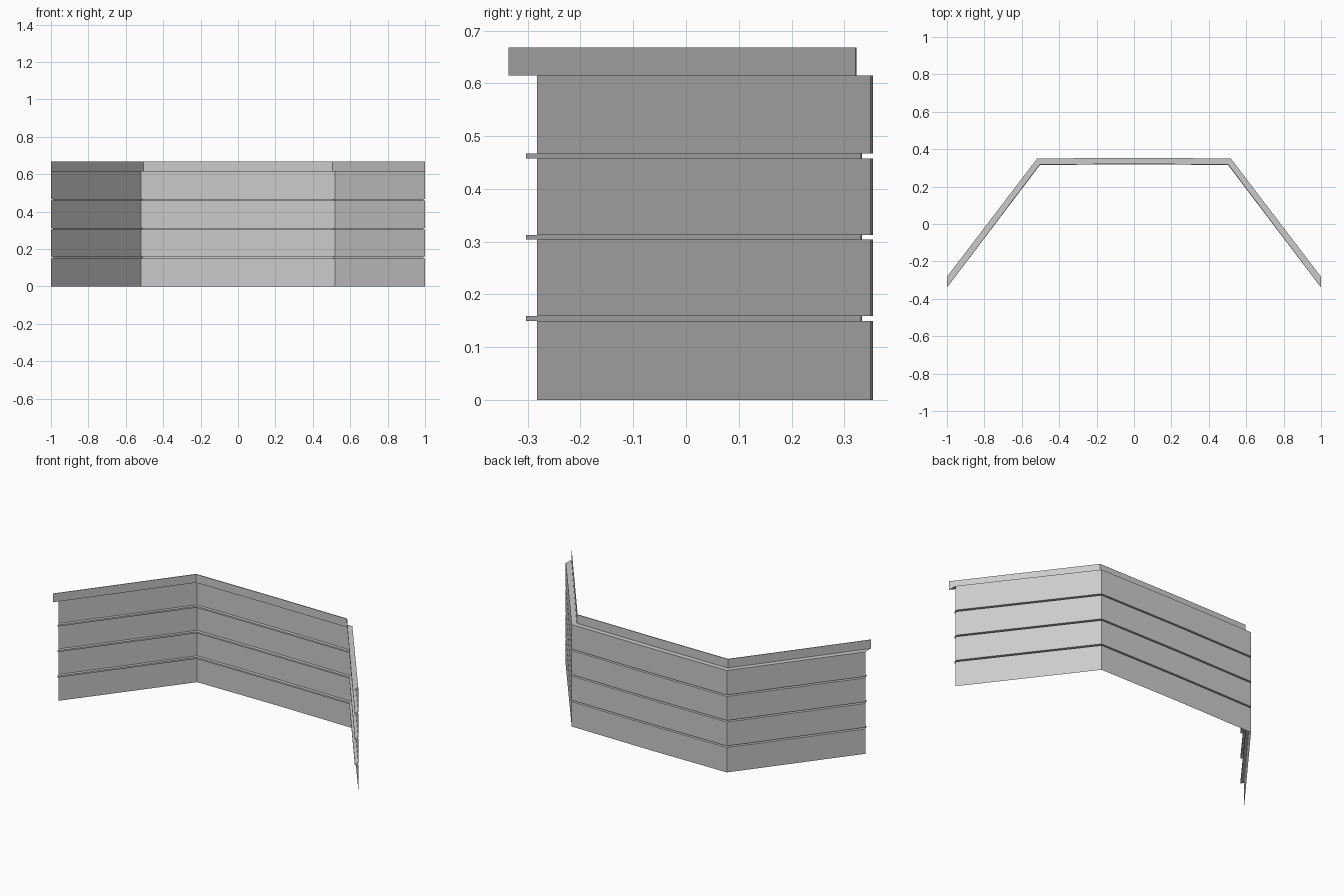
import bpy, bmesh

if "Cube" in bpy.data.objects:
    bpy.data.objects.remove(bpy.data.objects["Cube"])

# plan paths of the folded sheet: half outline (x, y), mirrored about x = 0
def plan(half):
    return [(-x, y) for x, y in reversed(half[1:])] + half

WALL = plan([(0, 0.354), (0.518, 0.35), (1, -0.282)])
GROOVE = plan([(0, 0.334), (0.51, 0.332), (0.992, -0.303)])
CAP = plan([(0, 0.323), (0.504, 0.321), (1, -0.336)])
CAP_IN = plan([(0, 0.318), (0.502, 0.316), (1, -0.340)])

def sheet(name, rings):
    """Skin a stack of (path, z) rings into one folded sheet."""
    bm = bmesh.new()
    rows = [[bm.verts.new((x, y, z)) for x, y in path] for path, z in rings]
    for low, high in zip(rows, rows[1:]):
        for i in range(len(low) - 1):
            bm.faces.new((low[i], low[i + 1], high[i + 1], high[i]))
    bmesh.ops.recalc_face_normals(bm, faces=bm.faces)
    me = bpy.data.meshes.new(name)
    bm.to_mesh(me)
    bm.free()
    ob = bpy.data.objects.new(name, me)
    bpy.context.collection.objects.link(ob)
    return ob

# wall panels with three recessed grooves
rings = [(WALL, 0)]
for z in (0.150, 0.304, 0.458):
    rings += [(WALL, z), (GROOVE, z), (GROOVE, z + 0.009), (WALL, z + 0.009)]
rings += [(WALL, 0.615)]
sheet("wall_panels", rings)

# ledge and parapet cap set back from the wall face
sheet("parapet_cap", [(WALL, 0.615), (CAP, 0.615), (CAP, 0.668), (CAP_IN, 0.668)])
